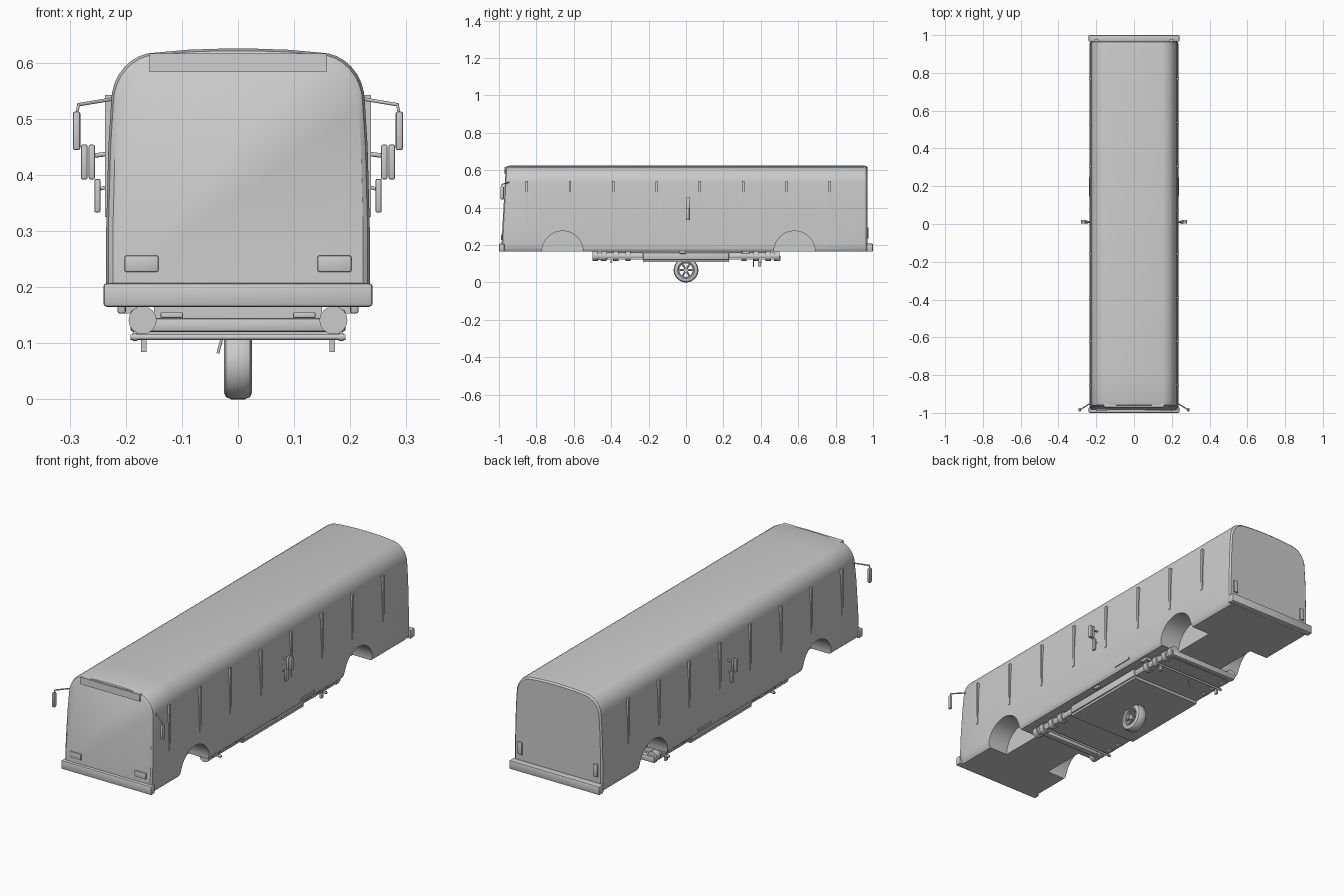
import bpy, bmesh, math
from mathutils import Vector, Matrix

cube = bpy.data.objects.get("Cube")
if cube:
    bpy.data.objects.remove(cube)

grey = bpy.data.materials.new("plain grey")
grey.use_nodes = True
grey.diffuse_color = (0.6, 0.6, 0.6, 1)
grey.node_tree.nodes["Principled BSDF"].inputs["Base Color"].default_value = (0.6, 0.6, 0.6, 1)


def finish(name, bm):
    bmesh.ops.recalc_face_normals(bm, faces=bm.faces)
    mesh = bpy.data.meshes.new(name)
    bm.to_mesh(mesh)
    bm.free()
    mesh.materials.append(grey)
    ob = bpy.data.objects.new(name, mesh)
    bpy.context.collection.objects.link(ob)
    return ob


def smooth(ob, angle=35):
    bpy.ops.object.select_all(action='DESELECT')
    ob.select_set(True)
    bpy.context.view_layer.objects.active = ob
    bpy.ops.object.shade_smooth_by_angle(angle=math.radians(angle))


def box(name, x, y, z, bevel=0.0, tilt=0.0):
    """Box from (low, high) ranges, optionally bevelled and tilted about x."""
    bm = bmesh.new()
    bmesh.ops.create_cube(bm, size=1)
    size = Vector([r[1] - r[0] for r in (x, y, z)])
    mid = Vector([(r[0] + r[1]) / 2 for r in (x, y, z)])
    bmesh.ops.scale(bm, vec=size, verts=bm.verts)
    if bevel:
        bmesh.ops.bevel(bm, geom=bm.edges[:], offset=bevel, segments=2,
                        profile=0.5, affect='EDGES')
    bmesh.ops.transform(bm, matrix=Matrix.Translation(mid) @ Matrix.Rotation(tilt, 4, 'X'),
                        verts=bm.verts)
    ob = finish(name, bm)
    if bevel:
        smooth(ob)
    return ob


def rod(name, a, b, radius, sides=16):
    a, b = Vector(a), Vector(b)
    bm = bmesh.new()
    bmesh.ops.create_cone(bm, cap_ends=True, segments=sides, radius1=radius,
                          radius2=radius, depth=(b - a).length)
    turn = (b - a).to_track_quat('Z', 'Y').to_matrix().to_4x4()
    bmesh.ops.transform(bm, matrix=Matrix.Translation((a + b) / 2) @ turn, verts=bm.verts)
    ob = finish(name, bm)
    smooth(ob)
    return ob


def both_boxes(name, x, y, z, **kw):
    for side, s in (("left", 1), ("right", -1)):
        box(side + "_" + name, sorted((s * x[0], s * x[1])), y, z, **kw)


def both_rods(name, a, b, radius):
    for side, s in (("left", 1), ("right", -1)):
        rod(side + "_" + name, (s * a[0], *a[1:]), (s * b[0], *b[1:]), radius)


# Body shell: rounded cross-section lofted along y, with a raked front
half = [(0.223, 0.165), (0.232, 0.178), (0.235, 0.2), (0.235, 0.3), (0.231, 0.45), (0.226, 0.53)]
for i in range(1, 9):
    t = i / 8 * math.pi / 2
    half.append((0.146 + 0.08 * math.cos(t), 0.53 + 0.088 * math.sin(t)))
half += [(0.09, 0.623), (0.03, 0.625)]
ring = half + [(-x, z) for x, z in reversed(half)]
stations = [(-0.986, 0.012), (-0.98, 0.004), (-0.965, 0), (-0.8, 0), (0.95, 0), (0.963, 0.002), (0.97, 0.009)]
bm = bmesh.new()
loops = []
for k, (y, inset) in enumerate(stations):
    rake = 0.055 if k < 3 else 0
    loop = []
    for x, z in ring:
        lift = max(0, z - 0.22)
        sx = x * (1 - inset / 0.235)
        sz = z - inset * max(0, (z - 0.3) / 0.33)
        loop.append(bm.verts.new((sx, y + rake * lift, sz)))
    loops.append(loop)
for a, b in zip(loops, loops[1:]):
    for i in range(len(ring)):
        j = (i + 1) % len(ring)
        bm.faces.new((a[i], a[j], b[j], b[i]))
bm.faces.new(loops[0])
bm.faces.new(loops[-1])
body = finish("body_shell", bm)

# Wheel arches cut into the sides
for end, y in (("front", -0.66), ("rear", 0.58)):
    for side, s in (("left", 1), ("right", -1)):
        cutter = rod(end + "_" + side + "_arch_cutter", (s * 0.125, y, 0.165), (s * 0.3, y, 0.165), 0.11, 48)
        cutter.hide_render = True
        cut = body.modifiers.new("arch", 'BOOLEAN')
        cut.operation = 'DIFFERENCE'
        cut.solver = 'EXACT'
        cut.object = cutter
        bpy.context.view_layer.objects.active = body
        bpy.ops.object.modifier_apply(modifier=cut.name)
        bpy.data.objects.remove(cutter)
smooth(body)

# Bumpers, lamps and destination board
box("front_bumper", (-0.24, 0.24), (-1, -0.97), (0.165, 0.207), bevel=0.006)
box("rear_bumper", (-0.24, 0.24), (0.965, 1), (0.165, 0.207), bevel=0.006)
both_boxes("headlight", (0.142, 0.202), (-0.99, -0.97), (0.227, 0.256), bevel=0.003)
both_boxes("tail_light", (0.188, 0.212), (0.96, 0.977), (0.235, 0.295), bevel=0.003)
box("destination_board", (-0.158, 0.158), (-0.971, -0.945), (0.583, 0.616), tilt=-0.06)

# Window pillars along both sides
for i in range(8):
    y = -0.852 + i * 0.2315
    both_boxes("window_pillar_%d" % (i + 1), (0.22, 0.237), (y - 0.006, y + 0.006), (0.325, 0.542))

# Front mirrors
both_rods("mirror_arm", (0.225, -0.945, 0.535), (0.285, -0.983, 0.525), 0.003)
both_rods("mirror_hanger", (0.284, -0.983, 0.526), (0.288, -0.984, 0.505), 0.0025)
both_boxes("front_mirror", (0.281, 0.294), (-0.992, -0.974), (0.444, 0.513), bevel=0.004)

# Side mirrors at mid-length
both_rods("upper_side_arm", (0.228, 0.012, 0.438), (0.26, 0.012, 0.434), 0.004)
both_boxes("upper_side_mirror", (0.255, 0.266), (0.002, 0.022), (0.392, 0.454), bevel=0.003)
both_boxes("upper_side_mirror_back", (0.268, 0.28), (0.002, 0.022), (0.392, 0.454), bevel=0.003)
both_rods("lower_side_arm", (0.228, 0.008, 0.38), (0.25, 0.008, 0.374), 0.003)
both_boxes("lower_side_mirror", (0.245, 0.256), (-0.001, 0.018), (0.333, 0.393), bevel=0.003)

# Lower side fittings
both_boxes("side_vent", (0.225, 0.238), (0.145, 0.245), (0.186, 0.196))
both_boxes("side_lamp", (0.2, 0.215), (-0.035, 0.0), (0.153, 0.205), bevel=0.004)

# Underframe
box("chassis_floor", (-0.185, 0.185), (-0.42, 0.47), (0.122, 0.13))
box("chassis_core", (-0.15, 0.15), (-0.42, 0.45), (0.13, 0.166))
both_boxes("side_sill", (0.165, 0.192), (-0.23, 0.23), (0.12, 0.16), bevel=0.006)
box("centre_tray", (-0.186, 0.186), (-0.23, 0.23), (0.109, 0.122))
box("front_cross_beam", (-0.185, 0.185), (-0.47, -0.44), (0.12, 0.145), bevel=0.005)
box("rear_cross_beam", (-0.185, 0.185), (0.48, 0.505), (0.115, 0.145), bevel=0.005)
both_boxes("frame_lamp", (0.098, 0.138), (-0.475, -0.45), (0.145, 0.155), bevel=0.002)
both_boxes("frame_bracket", (0.18, 0.21), (0.3, 0.34), (0.153, 0.166))

# Tanks with collars, and the axle bars between them
for end, s in (("front", -1), ("rear", 1)):
    both_rods(end + "_tank", (0.17, s * 0.23, 0.141), (0.17, s * 0.48, 0.141), 0.018)
    for i, y in enumerate((0.31, 0.375, 0.44, 0.485)):
        both_rods("%s_collar_%d" % (end, i + 1), (0.17, s * y - 0.014, 0.141),
                  (0.17, s * y + 0.014, 0.141), 0.025)
    rod(end + "_axle_bar", (-0.192, s * 0.4, 0.111), (0.192, s * 0.4, 0.111), 0.005)
    both_rods(end + "_axle_cap", (0.18, s * 0.4, 0.111), (0.188, s * 0.4, 0.111), 0.007)
both_boxes("hanging_peg", (0.163, 0.173), (0.385, 0.4), (0.084, 0.111))
rod("hanging_lever", (-0.036, 0.36, 0.082), (-0.025, 0.36, 0.122), 0.0025)


def lathe_x(name, profile, z, steps=40):
    """Closed (x, radius) profile turned about the wheel axis."""
    bm = bmesh.new()
    verts = [bm.verts.new((x, 0, r)) for x, r in profile]
    edges = [bm.edges.new((verts[i - 1], verts[i])) for i in range(len(verts))]
    bmesh.ops.spin(bm, geom=verts + edges, axis=(1, 0, 0), cent=(0, 0, 0),
                   angle=math.tau, steps=steps)
    bmesh.ops.remove_doubles(bm, verts=bm.verts, dist=1e-5)
    bmesh.ops.translate(bm, vec=(0, 0, z), verts=bm.verts)
    smooth(finish(name, bm))


# Single wheel under the centre
hub_z = 0.066
side = [(0.021, 0.04), (0.025, 0.045), (0.025, 0.055), (0.021, 0.062), (0.012, 0.066)]
lathe_x("tyre", side + [(-x, r) for x, r in reversed(side)], hub_z)
lathe_x("rim", [(-0.02, 0.036), (0.02, 0.036), (0.02, 0.042), (-0.02, 0.042)], hub_z)
rod("hub", (-0.018, 0, hub_z), (0.018, 0, hub_z), 0.012)
for i in range(6):
    a = i * math.tau / 6
    for x in (-0.012, 0.012):
        rod("spoke_%d" % (i + 1), (x, 0, hub_z),
            (x, 0.039 * math.cos(a), hub_z + 0.039 * math.sin(a)), 0.005, 8)
